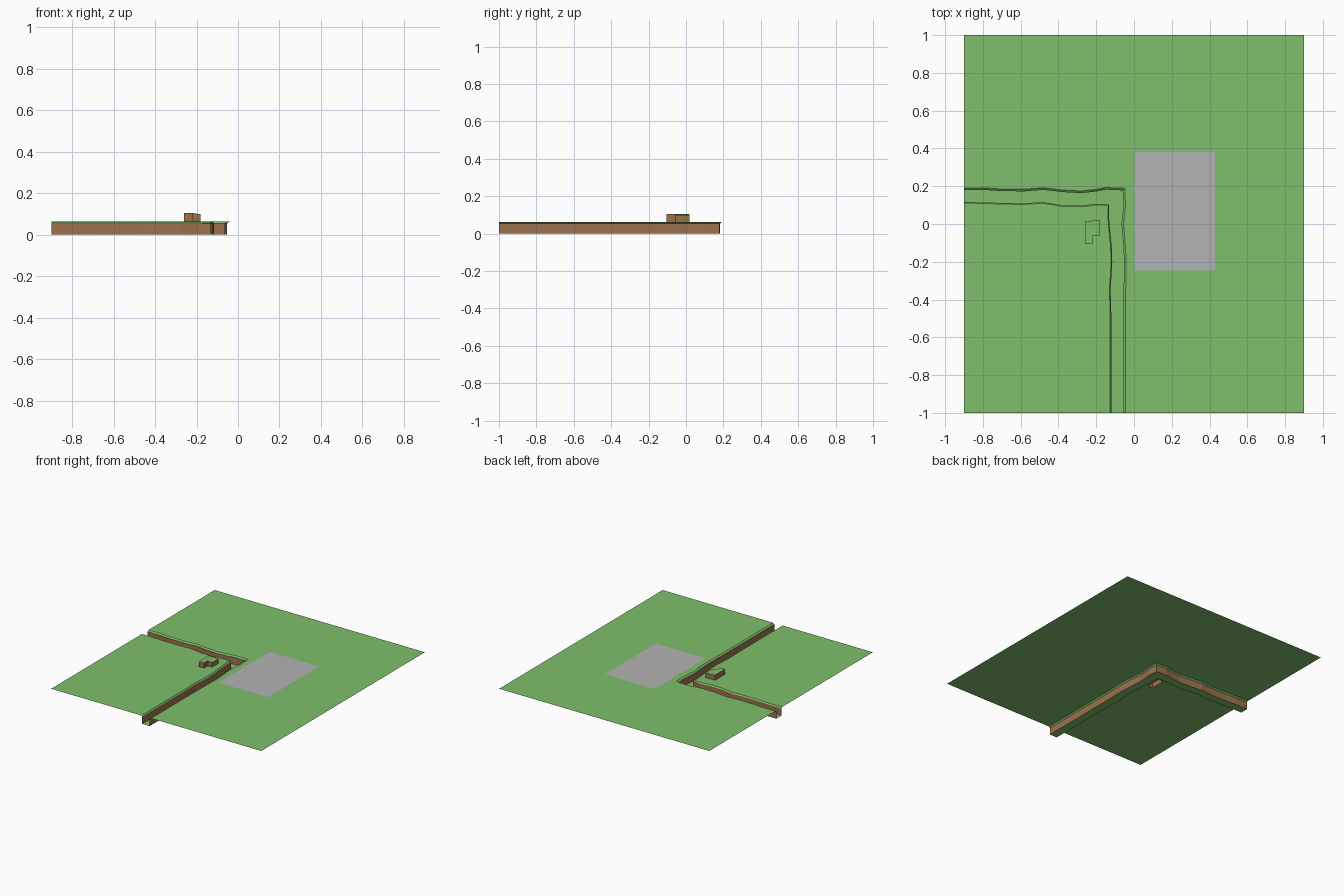
import bpy, bmesh
from mathutils.geometry import tessellate_polygon
from mathutils import Vector

if "Cube" in bpy.data.objects:
    bpy.data.objects.remove(bpy.data.objects["Cube"])

G = 0.063     # ground height
LIP = 0.054   # top of the bare earth wall


def material(name, col):
    m = bpy.data.materials.new(name)
    m.diffuse_color = (*col, 1)
    m.use_nodes = True
    m.node_tree.nodes["Principled BSDF"].inputs["Base Color"].default_value = m.diffuse_color
    return m


grass = material("grass green", (0.21, 0.52, 0.145))
earth = material("earth brown", (0.33, 0.165, 0.07))
paving = material("paving grey", (0.45, 0.45, 0.45))


def make(name, verts, faces, mats, index=None):
    me = bpy.data.meshes.new(name)
    me.from_pydata(verts, [], faces)
    for m in mats:
        me.materials.append(m)
    if index:
        for p in me.polygons:
            p.material_index = index(p)
    ob = bpy.data.objects.new(name, me)
    bpy.context.collection.objects.link(ob)
    return ob


def flat(name, loops, z, mat):
    """Flat upward-facing sheet; loops after the first are holes."""
    loops = [[Vector((x, y, z)) for x, y in l] for l in loops]
    verts = [v for l in loops for v in l]
    faces = []
    for a, b, c in tessellate_polygon(loops):
        n = (verts[b] - verts[a]).cross(verts[c] - verts[a])
        faces.append((a, b, c) if n.z > 0 else (a, c, b))
    return make(name, verts, faces, [mat])


def strip(name, rows, mats, index=None, flip=False, closed=False):
    """Quads between matching rows of points."""
    n = len(rows[0])
    verts = [p for r in rows for p in r]
    faces = []
    for r in range(len(rows) - 1):
        for i in range(n if closed else n - 1):
            j = (i + 1) % n
            f = (r * n + i, r * n + j, (r + 1) * n + j, (r + 1) * n + i)
            faces.append(f[::-1] if flip else f)
    return make(name, verts, faces, mats, index)


# Stream bank lines, from the left edge round the bend to the front edge
outer = [(-.9, .18), (-.8, .181), (-.7, .174), (-.58, .173), (-.48, .181),
         (-.38, .169), (-.28, .164), (-.2, .172), (-.15, .182), (-.06, .178),
         (-.056, .1), (-.066, 0), (-.058, -.1), (-.052, -.2), (-.056, -.4),
         (-.056, -.6), (-.056, -1)]
inner = [(-.9, .117), (-.8, .115), (-.7, .111), (-.58, .11), (-.48, .116),
         (-.38, .099), (-.28, .098), (-.2, .106), (-.17, .106), (-.132, .102),
         (-.133, .04), (-.125, -.05), (-.118, -.12), (-.115, -.2), (-.124, -.35),
         (-.12, -.48), (-.12, -1)]


def offset(line, d):
    """Push the bank away from the stream to give the top of the lip."""
    k = 9
    return [(x + (d if i >= k else 0), y + (d if i <= k else 0))
            for i, (x, y) in enumerate(line)]


outer_top = offset(outer, .011)
inner_top = offset(inner, -.006)


def at(line, z):
    return [(x, y, z) for x, y in line]


# Raised L-shaped block outline (top follows the ground hole)
block = [(-.26, .015), (-.26, -.105), (-.217, -.105), (-.217, -.06),
         (-.18, -.06), (-.18, .02)]

# Ground on both sides of the stream
flat("ground_outer", [outer_top + [(.9, -1), (.9, 1), (-.9, 1)]], G, grass)
flat("ground_inner", [inner_top + [(-.9, -1)], block], G, grass)

# Stream bed and banks: grassy lip above bare earth
strip("stream_bed", [at(outer, 0), at(inner, 0)], [grass], flip=True)
lip_rule = lambda p: 0 if p.center.z > LIP else 1
strip("outer_bank", [at(outer_top, G), at(outer, LIP), at(outer, 0)],
      [grass, earth], lip_rule, flip=True)
strip("inner_bank", [at(inner_top, G), at(inner, LIP), at(inner, 0)],
      [grass, earth], lip_rule)

# Raised block: earth sides, grass cap, one arm slightly higher
cap = [(x, y, .104 if x < -.2 else .099) for x, y in block]
strip("block_sides", [at(block, G), cap], [earth], closed=True)
top = flat("block_cap", [block], 0, grass)
for v, c in zip(top.data.vertices, cap):
    v.co = c

# Paved area laid just over the grass
flat("paved_area", [[(.003, -.245), (.428, -.245), (.428, .38), (.003, .38)]],
     G + .001, paving)
